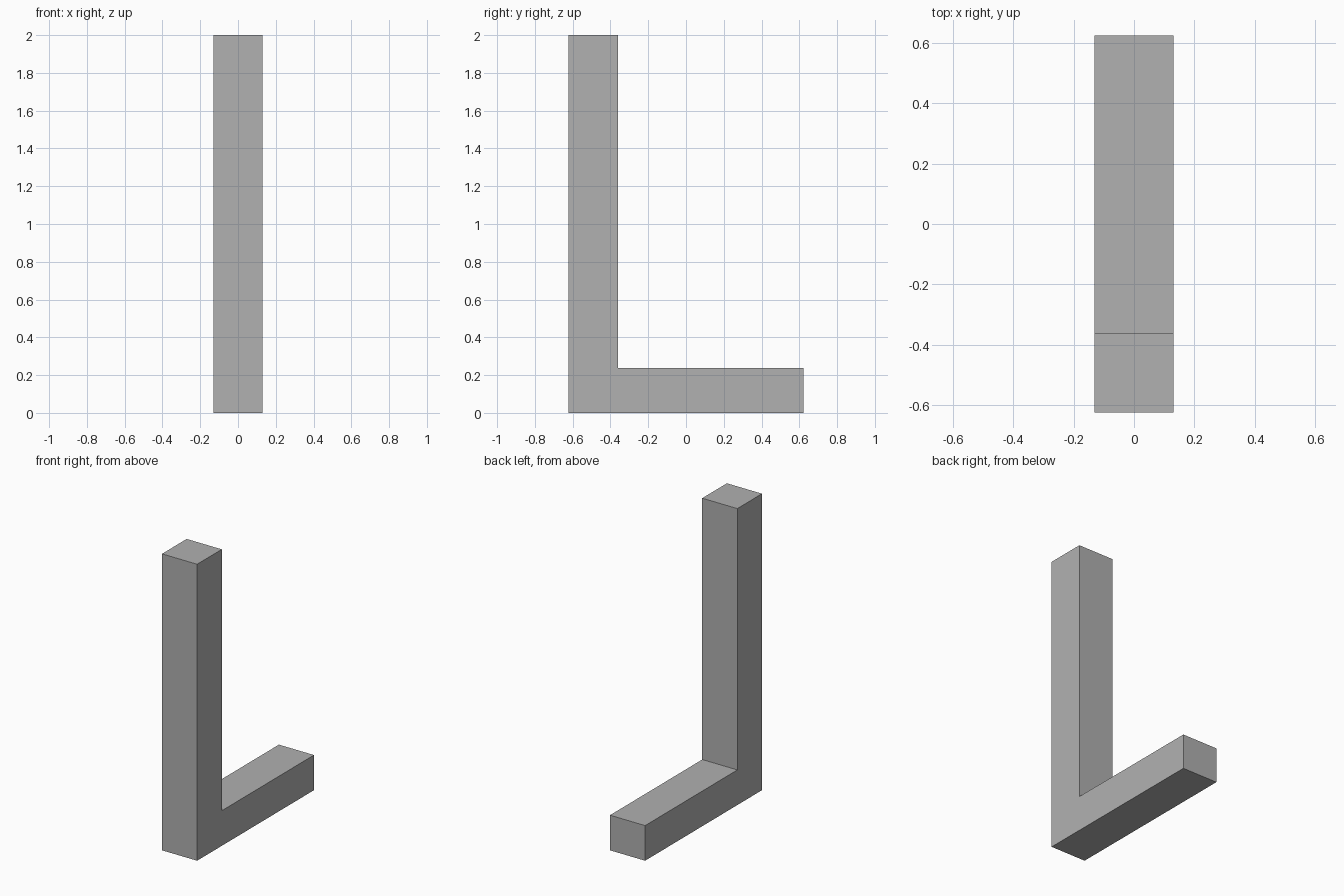
import bpy
import bmesh

cube = bpy.data.objects.get("Cube")
if cube:
    bpy.data.objects.remove(cube, do_unlink=True)

# Overall sizes
HALF_WIDTH = 0.131
HALF_DEPTH = 0.623
HEIGHT = 2.0
POST_BACK = -0.36
FOOT_TOP = 0.237

# Plain grey finish
grey = bpy.data.materials.new("grey")
grey.use_nodes = True
colour = (0.44, 0.44, 0.44, 1)
grey.diffuse_color = colour
grey.node_tree.nodes["Principled BSDF"].inputs["Base Color"].default_value = colour

# L-shaped side profile (y, z): tall post in front, foot running back
profile = [
    (-HALF_DEPTH, 0), (HALF_DEPTH, 0), (HALF_DEPTH, FOOT_TOP),
    (POST_BACK, FOOT_TOP), (POST_BACK, HEIGHT), (-HALF_DEPTH, HEIGHT),
]

# Extrude the profile across the width
bm = bmesh.new()
side = bm.faces.new([bm.verts.new((-HALF_WIDTH, y, z)) for y, z in profile])
result = bmesh.ops.extrude_face_region(bm, geom=[side], use_keep_orig=True)
moved = [v for v in result["geom"] if isinstance(v, bmesh.types.BMVert)]
bmesh.ops.translate(bm, verts=moved, vec=(2 * HALF_WIDTH, 0, 0))
bmesh.ops.recalc_face_normals(bm, faces=bm.faces)

mesh = bpy.data.meshes.new("angle_bracket")
bm.to_mesh(mesh)
bm.free()
mesh.materials.append(grey)
bracket = bpy.data.objects.new("angle_bracket", mesh)
bpy.context.collection.objects.link(bracket)
